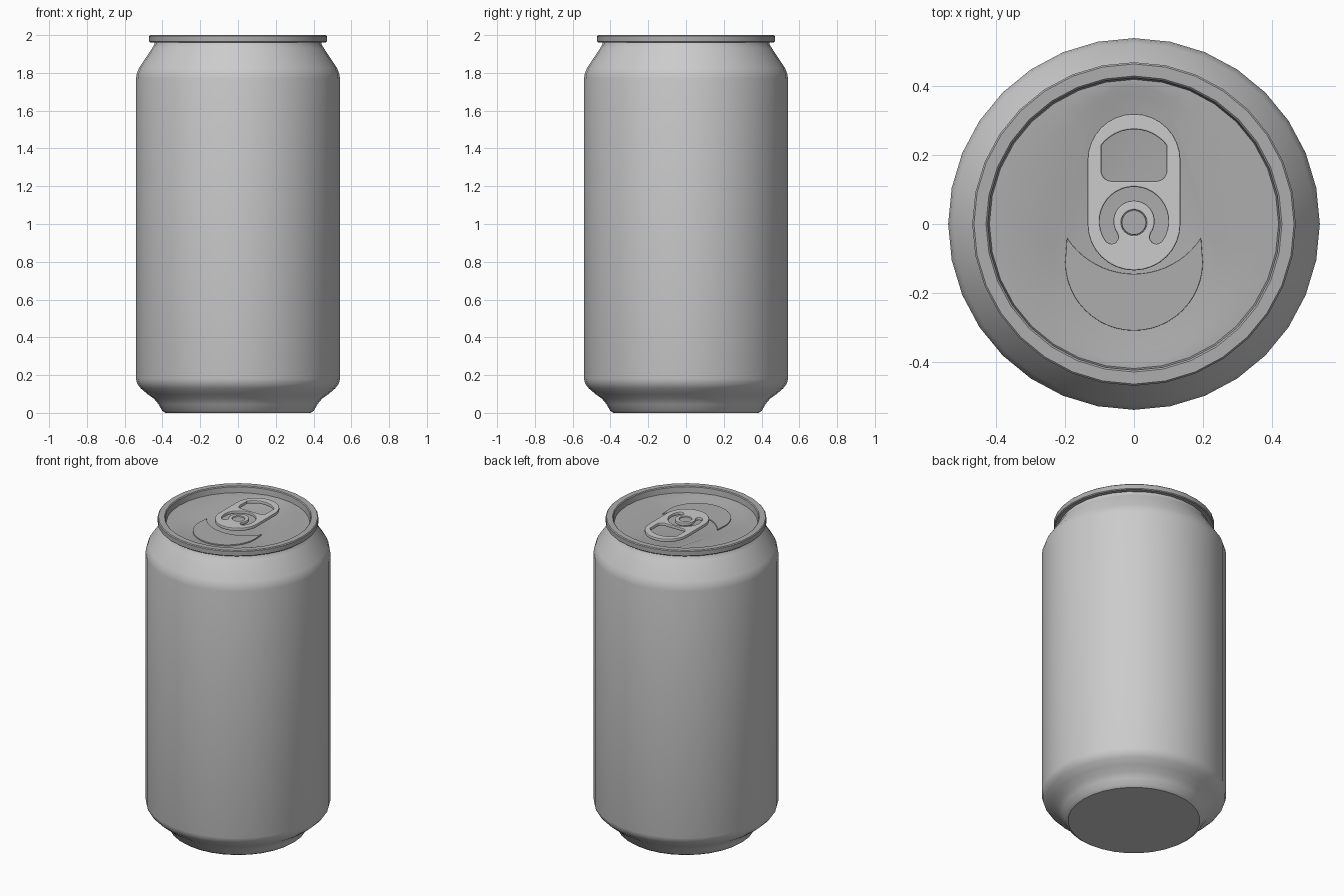
import bpy, bmesh
from math import sin, cos, asin, pi, radians

if "Cube" in bpy.data.objects:
    bpy.data.objects.remove(bpy.data.objects["Cube"])

SIDES = 32
dark = bpy.data.materials.new("lid_grey")
dark.diffuse_color = (0.42, 0.42, 0.42, 1)
dark.use_nodes = True
dark.node_tree.nodes["Principled BSDF"].inputs["Base Color"].default_value = dark.diffuse_color


def finish(obj, mat=None, angle=35):
    if mat:
        obj.data.materials.append(mat)
    bpy.ops.object.select_all(action='DESELECT')
    obj.select_set(True)
    bpy.context.view_layer.objects.active = obj
    if obj.type == 'CURVE':
        bpy.ops.object.convert(target='MESH')
    bpy.ops.object.shade_smooth_by_angle(angle=radians(angle))


def mesh_object(name, bm, mat=None):
    mesh = bpy.data.meshes.new(name)
    bm.to_mesh(mesh)
    bm.free()
    obj = bpy.data.objects.new(name, mesh)
    bpy.context.collection.objects.link(obj)
    finish(obj, mat)


def arc(cx, cy, r, a0, a1, n=16):
    angles = [radians(a0 + (a1 - a0) * i / n) for i in range(n + 1)]
    return [(cx + r * cos(a), cy + r * sin(a)) for a in angles]


def circle(r, n=SIDES, cy=0):
    return arc(0, cy, r, 0, 360, n)[:-1]


def bridge(bm, a, b):
    for i in range(len(a)):
        j = (i + 1) % len(a)
        bm.faces.new((a[i], a[j], b[j], b[i]))


def ring(bm, pts, z):
    return [bm.verts.new((x, y, z)) for x, y in pts]


def lathe(name, profile, mat=None, cap=False):
    bm = bmesh.new()
    rings = [ring(bm, circle(r), z) for r, z in profile]
    for a, b in zip(rings, rings[1:]):
        bridge(bm, a, b)
    if cap:
        bm.faces.new(rings[0][::-1])
    mesh_object(name, bm, mat)


def plate(name, loops, z0, z1, bevel, mat=None):
    """Flat plate with holes and rounded edges, from closed 2D outlines."""
    cu = bpy.data.curves.new(name, 'CURVE')
    cu.dimensions, cu.fill_mode = '2D', 'BOTH'
    cu.extrude = (z1 - z0) / 2 - bevel
    cu.bevel_depth, cu.offset, cu.bevel_resolution = bevel, -bevel, 1
    for pts in loops:
        sp = cu.splines.new('POLY')
        sp.points.add(len(pts) - 1)
        for p, (x, y) in zip(sp.points, pts):
            p.co = (x, y, 0, 1)
        sp.use_cyclic_u = True
    obj = bpy.data.objects.new(name, cu)
    obj.location.z = (z0 + z1) / 2
    bpy.context.collection.objects.link(obj)
    finish(obj, mat)


def teardrop(r_top, r_bottom, y_top=0.23, y_bottom=-0.13):
    t = asin((r_bottom - r_top) / (y_top - y_bottom)) * 180 / pi
    return (arc(0, y_top, r_top, t, 180 - t)
            + arc(0, y_bottom, r_bottom, 180 - t, 360 + t, 24))


# Can body
lathe("can_body", [(0.385, 0), (0.402, 0.012), (0.42, 0.045), (0.445, 0.075),
                   (0.48, 0.1), (0.515, 0.13), (0.533, 0.153), (0.54, 0.18),
                   (0.54, 1.77), (0.536, 1.795), (0.525, 1.825), (0.455, 1.93),
                   (0.442, 1.952), (0.44, 1.97)], cap=True)

# Rolled rim
lathe("rim", [(0.44, 1.962), (0.465, 1.962), (0.47, 1.967), (0.47, 1.995),
              (0.465, 2.0), (0.43, 2.0), (0.425, 1.995), (0.42, 1.96)], dark)

# Lid with a sunken teardrop panel
bm = bmesh.new()
outer = ring(bm, circle(0.42), 1.96)
edge = ring(bm, teardrop(0.17, 0.275), 1.96)
floor = ring(bm, teardrop(0.14, 0.24), 1.948)
loops = [bm.edges.new((lp[i - 1], lp[i])) for lp in (outer, edge) for i in range(len(lp))]
bmesh.ops.triangle_fill(bm, use_beauty=True, use_dissolve=False,
                        edges=loops, normal=(0, 0, 1))
bridge(bm, floor[::-1], edge[::-1])
bm.faces.new(floor)
for f in bm.faces:
    f.normal_update()
    if f.normal.z < 0:
        f.normal_flip()
mesh_object("lid", bm, dark)

# Crescent opening panel
crescent = (arc(0, -0.11, 0.2, 180, 360, 24)
            + arc(0, 0.0885, 0.2335, -33.4, -146.6, 20))
plate("opening_panel", [crescent], 1.94, 1.955, 0.002, dark)

# Pull tab: finger hole and C-shaped slot around the rivet hole
outline = arc(0, 0.185, 0.135, 0, 180) + arc(0, 0, 0.135, 180, 360)
finger = (arc(0, 0.155, 0.12, 38, 142, 12)
          + arc(-0.065, 0.155, 0.03, 180, 270, 5)
          + arc(0.065, 0.155, 0.03, 270, 360, 5))
a = radians(-35)
ex, ey = 0.08 * cos(a), 0.008 + 0.08 * sin(a)
slot = (arc(0, 0.008, 0.1, -35, 215, 24)
        + arc(-ex, ey, 0.02, 215, 395, 6)[1:-1]
        + arc(0, 0.008, 0.06, 215, -35, 24)
        + arc(ex, ey, 0.02, 145, 325, 6)[1:-1][::1])
plate("pull_tab", [outline, finger, slot, circle(0.037, 24, 0.004)],
      1.97, 1.99, 0.004)

# Rivet
plate("rivet", [circle(0.036, 24, 0.004)], 1.945, 1.984, 0.003, dark)
